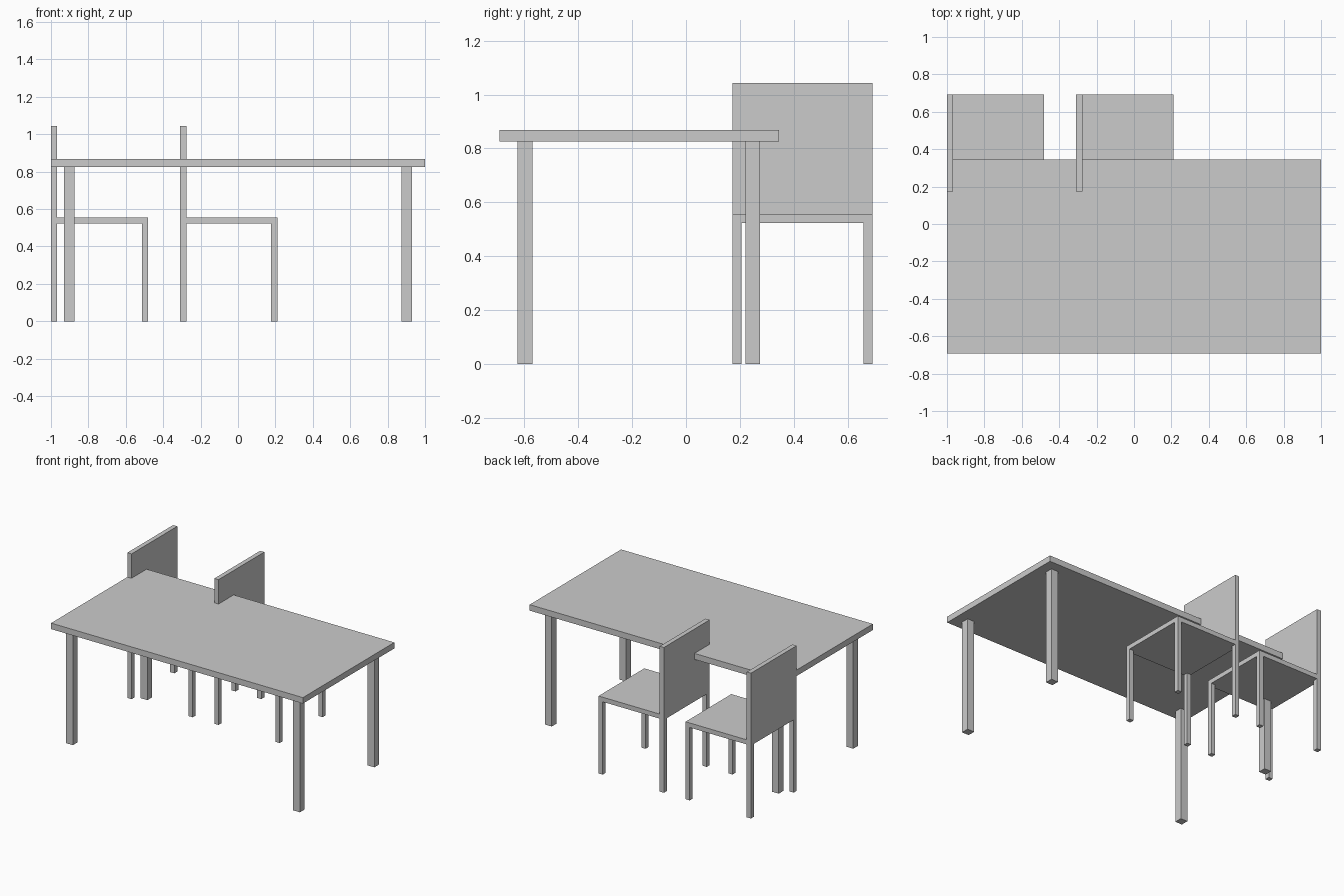
import bpy

cube = bpy.data.objects.get("Cube")
if cube:
    bpy.data.objects.remove(cube, do_unlink=True)

# Single plain grey finish
grey = bpy.data.materials.new("plain_grey")
grey.use_nodes = True
color = (0.6, 0.6, 0.6, 1)
grey.diffuse_color = color
grey.node_tree.nodes["Principled BSDF"].inputs["Base Color"].default_value = color


def box(name, low, high):
    """Axis-aligned box between two corners."""
    center = [(a + b) / 2 for a, b in zip(low, high)]
    bpy.ops.mesh.primitive_cube_add(size=1, location=center)
    obj = bpy.context.object
    obj.name = name
    obj.scale = [b - a for a, b in zip(low, high)]
    bpy.ops.object.transform_apply(location=False, rotation=False, scale=True)
    obj.data.materials.append(grey)
    return obj


def legs(name, low, high, width, top):
    """Four square legs at the corners of a rectangle."""
    for side, x in (("right", low[0]), ("left", high[0] - width)):
        for end, y in (("front", low[1]), ("back", high[1] - width)):
            box(f"{name}_leg_{end}_{side}", (x, y, 0), (x + width, y + width, top))


# Table
TABLE_UNDER = 0.825
box("table_top", (-1, -0.692, TABLE_UNDER), (1, 0.345, 0.868))
legs("table", (-0.929, -0.625), (0.929, 0.275), 0.055, TABLE_UNDER)

# Chairs, facing along the table with their backs on the right
CHAIR, THICK, SEAT_UNDER, SEAT_TOP = 0.519, 0.033, 0.523, 0.556
Y0, Y1 = 0.173, 0.692
for label, x in (("outer_chair", -1), ("inner_chair", -0.309)):
    legs(label, (x, Y0), (x + CHAIR, Y1), THICK, SEAT_UNDER)
    box(f"{label}_seat", (x, Y0, SEAT_UNDER), (x + CHAIR, Y1, SEAT_TOP))
    box(f"{label}_backrest", (x, Y0, SEAT_TOP), (x + THICK, Y1, 1.043))
